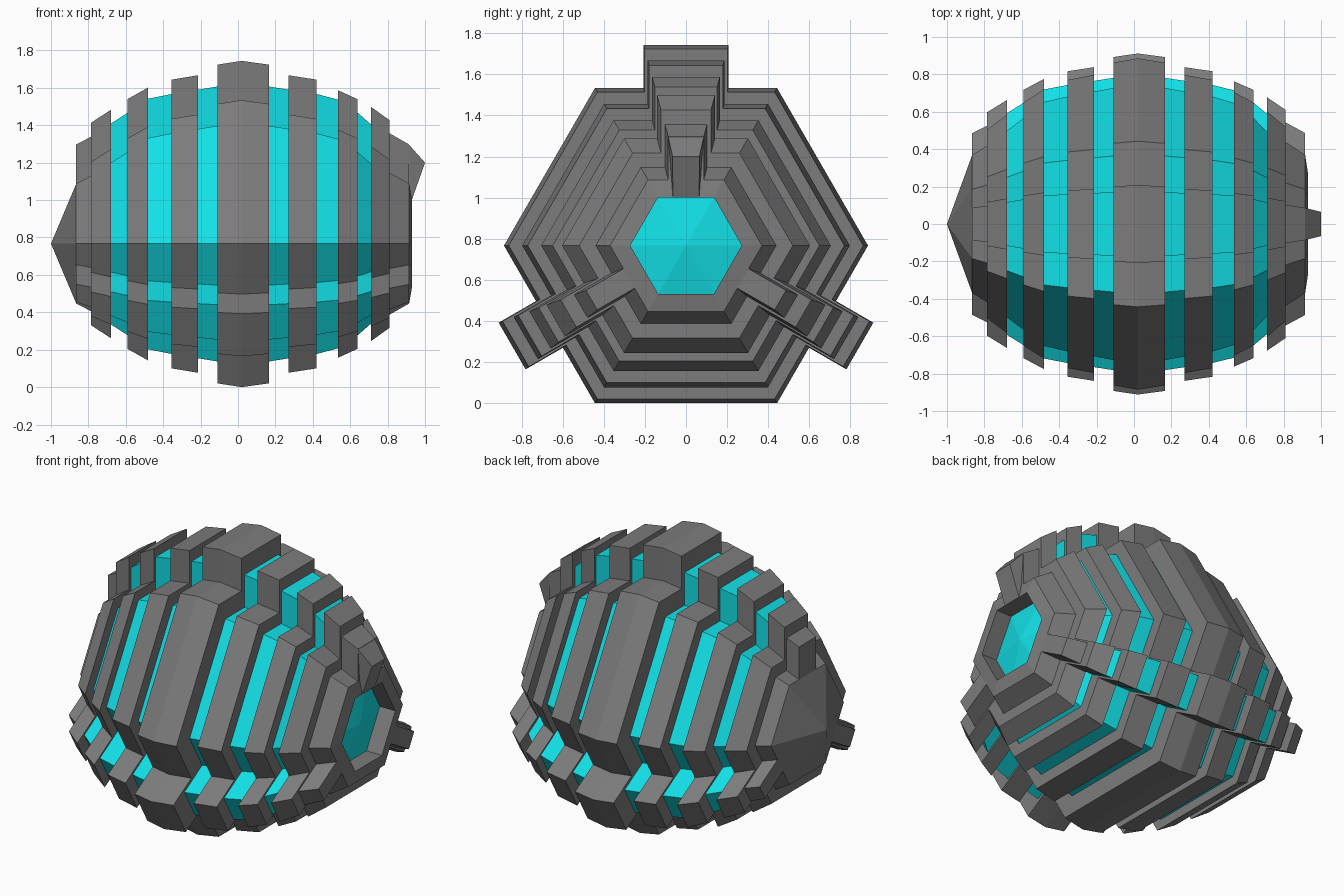
import bpy, bmesh
from math import sin, cos, radians
from mathutils import Vector

if "Cube" in bpy.data.objects:
    bpy.data.objects.remove(bpy.data.objects["Cube"], do_unlink=True)

AXIS_Z = 0.767      # height of the long axis
FIN = 0.21          # fin height above the hexagon
TOP_W, LOW_W = 0.27, 0.171   # fin half widths relative to the apothem


def material(name, rgb):
    mat = bpy.data.materials.new(name)
    mat.use_nodes = True
    mat.diffuse_color = (*rgb, 1)
    mat.node_tree.nodes["Principled BSDF"].inputs["Base Color"].default_value = (*rgb, 1)
    return mat


grey = material("shell grey", (0.2, 0.2, 0.2))
cyan = material("core cyan", (0.006, 0.74, 0.79))


def finish(bm, name, mat):
    bmesh.ops.remove_doubles(bm, verts=bm.verts, dist=0.0001)
    bmesh.ops.recalc_face_normals(bm, faces=bm.faces)
    mesh = bpy.data.meshes.new(name)
    bm.to_mesh(mesh)
    bm.free()
    mesh.materials.append(mat)
    obj = bpy.data.objects.new(name, mesh)
    bpy.context.collection.objects.link(obj)
    return obj


def section(x, apothem, fin):
    """Hexagon across the x axis with a fin on every second side."""
    def point(out, side, angle):
        c, s = cos(radians(angle)), sin(radians(angle))
        return Vector((x, out * c - side * s, AXIS_Z + out * s + side * c))
    points = []
    for k in range(6):
        points.append(point(apothem / cos(radians(30)), 0, 60 + 60 * k))
        if k % 2 == 0:
            w = apothem * (TOP_W if k == 0 else LOW_W)
            for out, side in ((0, -w), (fin, -w), (fin, w), (0, w)):
                points.append(point(apothem + out, side, 90 + 60 * k))
    return points


def loft(name, stations, mat, cap_end=True):
    bm = bmesh.new()
    rings = [[bm.verts.new(p) for p in section(*s)] for s in stations]
    for a, b in zip(rings, rings[1:]):
        for i in range(len(a)):
            j = (i + 1) % len(a)
            if len({tuple(round(c, 5) for c in v.co) for v in (a[i], a[j], b[j], b[i])}) > 2:
                bm.faces.new((a[i], a[j], b[j], b[i]))
    bm.faces.new(rings[0])
    if cap_end:
        bm.faces.new(rings[-1])
    return finish(bm, name, mat)


def hex_cone(name, base_x, apothem, tip_x, mat):
    bm = bmesh.new()
    r = apothem / cos(radians(30))
    base = [bm.verts.new((base_x, r * cos(radians(60 * k)), AXIS_Z + r * sin(radians(60 * k))))
            for k in range(6)]
    tip = bm.verts.new((tip_x, 0, AXIS_Z))
    for k in range(6):
        bm.faces.new((base[k], base[(k + 1) % 6], tip))
    bm.faces.new(base)
    return finish(bm, name, mat)


# Glowing core seen between the ribs
core = [(-0.69, 0.425), (-0.59, 0.49), (-0.48, 0.565), (-0.355, 0.59), (-0.11, 0.63),
        (0.02, 0.64), (0.165, 0.63), (0.42, 0.59), (0.535, 0.56), (0.64, 0.49), (0.72, 0.42)]
loft("core", [(x, a, FIN) for x, a in core], cyan)

# Armour ribs along the body
ribs = [
    [(-0.865, 0.32), (-0.785, 0.362)],
    [(-0.785, 0.437), (-0.68, 0.505)],
    [(-0.59, 0.563), (-0.48, 0.625)],
    [(-0.355, 0.667), (-0.215, 0.69)],
    [(-0.11, 0.747), (0.02, 0.767), (0.165, 0.747)],
    [(0.27, 0.69), (0.42, 0.667)],
    [(0.535, 0.61), (0.64, 0.562)],
    [(0.71, 0.522), (0.81, 0.45)],
]
for number, rib in enumerate(ribs, 1):
    loft(f"rib_{number}", [(x, a, FIN) for x, a in rib], grey)

# End rib with its hexagonal socket
loft("socket_rib", [(0.81, 0.38, FIN), (0.915, 0.32, FIN), (0.915, 0.32, 0),
                    (0.93, 0.235, 0), (0.815, 0.235, 0)], grey, cap_end=False)
hex_cone("socket_lens", 0.82, 0.235, 0.87, cyan)

# Closed pointed end
hex_cone("nose_cone", -0.865, 0.32, -1.0, grey)

# Beak that carries the top fin over the socket
bm = bmesh.new()
profile = [(0.9, 1.295, 0.086), (0.915, 1.295, 0.086), (1.0, 1.2, 0.065),
           (0.93, 1.002, 0.064), (0.9, 1.002, 0.064)]
for x, z, w in profile:
    for side in (-1, 1):
        bm.verts.new((x, side * w, z))
bmesh.ops.convex_hull(bm, input=bm.verts)
bmesh.ops.dissolve_limit(bm, angle_limit=0.02, verts=bm.verts, edges=bm.edges)
finish(bm, "beak", grey)
